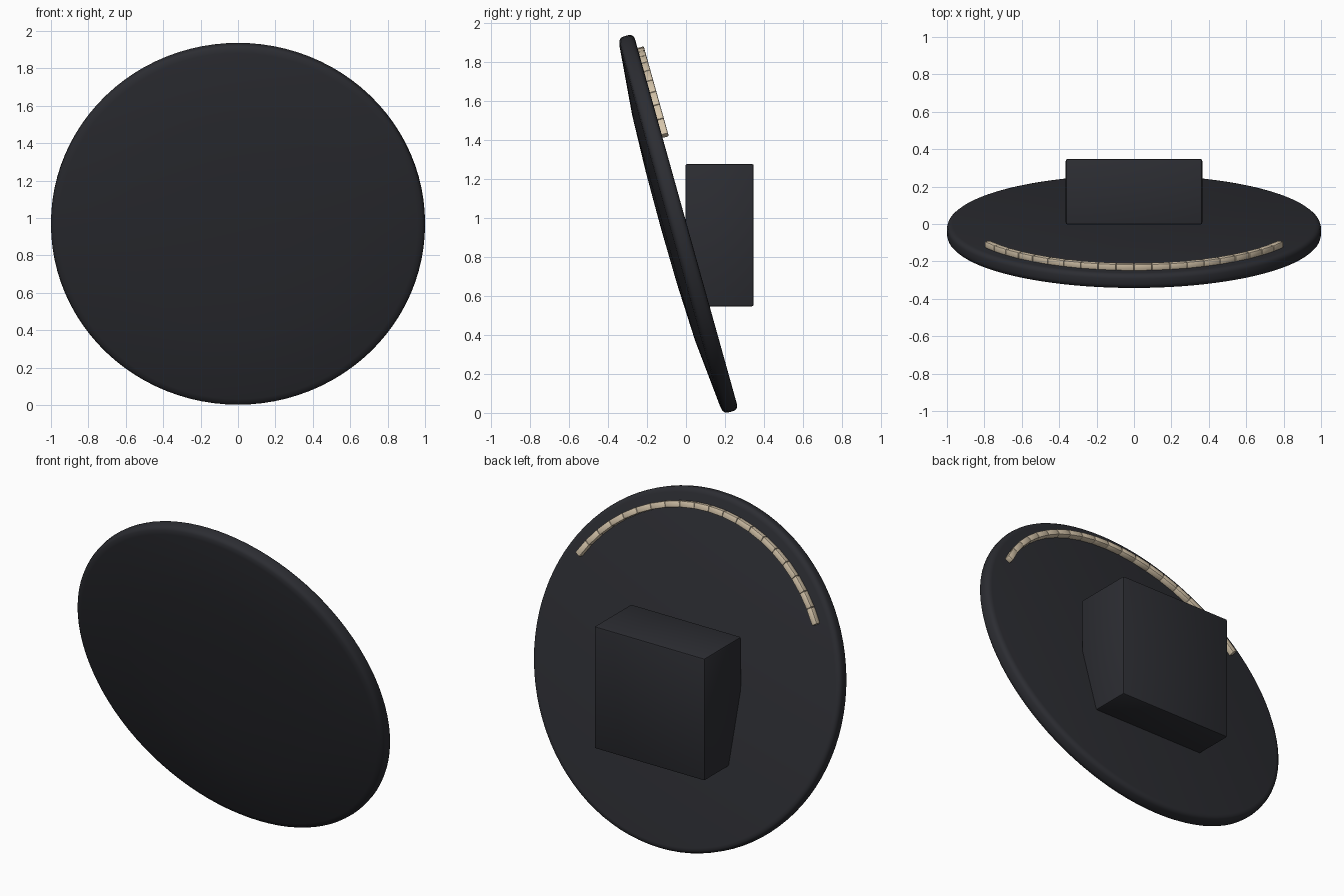
import bpy, bmesh, math
from mathutils import Matrix, Vector

if "Cube" in bpy.data.objects:
    bpy.data.objects.remove(bpy.data.objects["Cube"])

TILT = math.radians(15.6)
# Tilted frame: local x = right, local y = up along the disc, local z = out of the back
UP = Vector((0, -math.sin(TILT), math.cos(TILT)))
BACK = Vector((0, math.cos(TILT), math.sin(TILT)))
FRAME = Matrix(((-1, 0, 0, 0),
                (0, UP.y, BACK.y, 0),
                (0, UP.z, BACK.z, 0.98),
                (0, 0, 0, 1)))


def material(name, rgb):
    m = bpy.data.materials.new(name)
    m.diffuse_color = (*rgb, 1)
    m.use_nodes = True
    m.node_tree.nodes["Principled BSDF"].inputs["Base Color"].default_value = m.diffuse_color
    return m


charcoal = material("charcoal", (0.025, 0.026, 0.032))
cream = material("warm cream", (0.66, 0.55, 0.40))


def finish(name, bm, mat, angle=35):
    bmesh.ops.recalc_face_normals(bm, faces=bm.faces)
    mesh = bpy.data.meshes.new(name)
    bm.to_mesh(mesh)
    bm.free()
    mesh.materials.append(mat)
    ob = bpy.data.objects.new(name, mesh)
    bpy.context.collection.objects.link(ob)
    bpy.ops.object.select_all(action='DESELECT')
    ob.select_set(True)
    bpy.context.view_layer.objects.active = ob
    bpy.ops.object.shade_smooth_by_angle(angle=math.radians(angle))
    return ob


def add_box(bm, size, matrix, bevel, segments=2):
    part = bmesh.new()
    bmesh.ops.create_cube(part, size=1, matrix=Matrix.Diagonal((*size, 1)))
    bmesh.ops.bevel(part, geom=part.edges[:], offset=bevel, segments=segments,
                    profile=0.5, affect='EDGES')
    part.transform(matrix)
    tmp = bpy.data.meshes.new("tmp")
    part.to_mesh(tmp)
    part.free()
    bm.from_mesh(tmp)
    bpy.data.meshes.remove(tmp)


# Round panel: flat back, rounded rim, gently domed front
profile = [(0, 0), (0.97, 0), (0.985, -0.003), (0.996, -0.012), (1.0, -0.025),
           (1.0, -0.055), (0.996, -0.07), (0.985, -0.08), (0.96, -0.086),
           (0.6, -0.119), (0.3, -0.130), (0, -0.133)]
bm = bmesh.new()
verts = [bm.verts.new((r, 0, h)) for r, h in profile]
edges = [bm.edges.new(pair) for pair in zip(verts, verts[1:])]
bmesh.ops.spin(bm, geom=verts + edges, cent=(0, 0, 0), axis=(0, 0, 1),
               angle=2 * math.pi, steps=96, use_duplicate=False)
bmesh.ops.remove_doubles(bm, verts=bm.verts[:], dist=1e-4)
bm.transform(FRAME)
finish("round_panel", bm, charcoal)

# Upright housing behind the panel
bm = bmesh.new()
add_box(bm, (0.73, 0.35, 0.73), Matrix.Translation((0, 0.172, 0.911)), 0.01)
finish("rear_housing", bm, charcoal)

# Arc of short light segments along the upper back
COUNT, RADIUS, SPAN = 20, 0.905, math.radians(120)
step = SPAN / COUNT
bm = bmesh.new()
for i in range(COUNT):
    a = -SPAN / 2 + (i + 0.5) * step
    place = FRAME @ Matrix.Rotation(a, 4, 'Z') @ Matrix.Translation((0, RADIUS, 0.015))
    add_box(bm, (RADIUS * step * 1.005, 0.036, 0.036), place, 0.006)
finish("light_strip", bm, cream)
